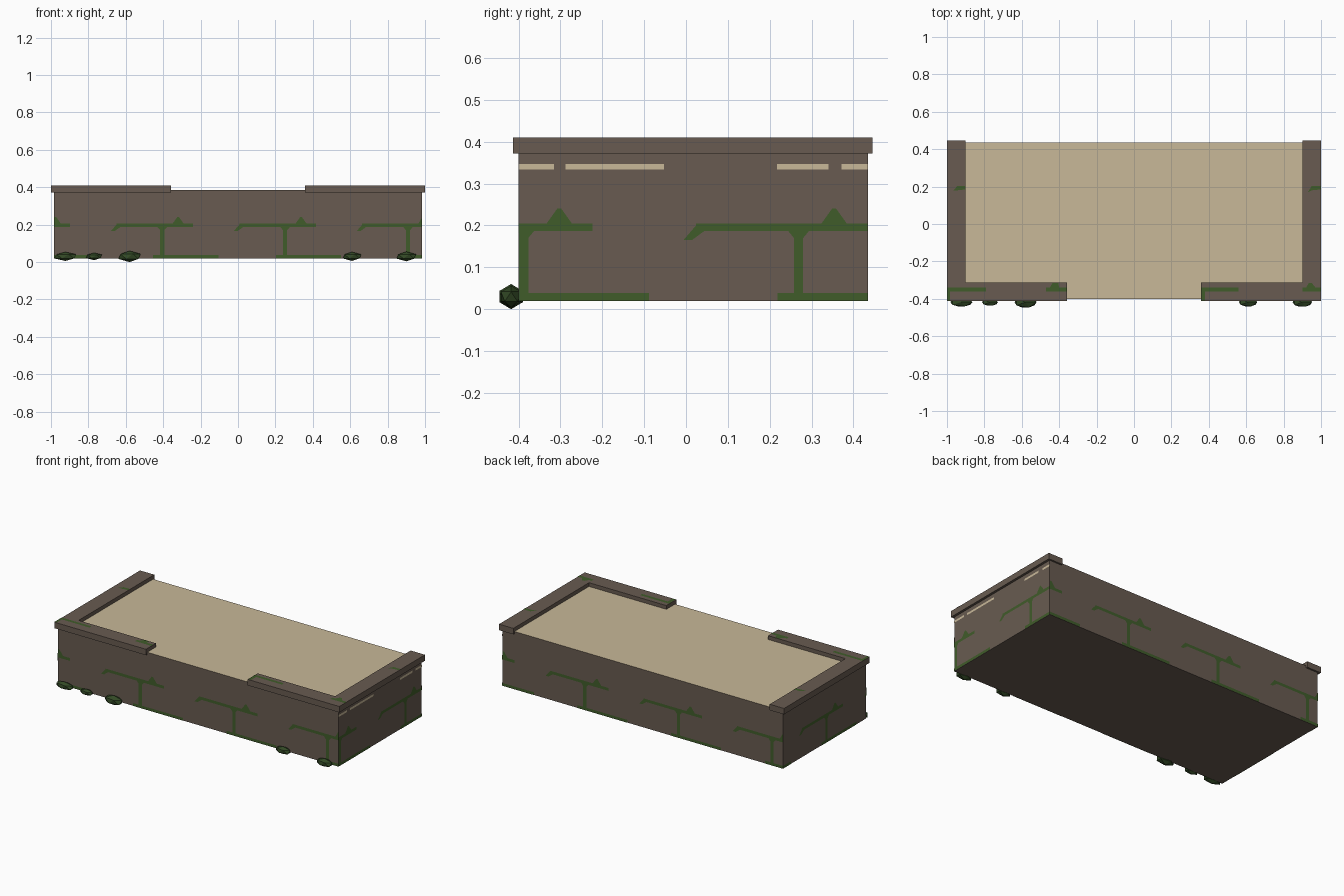
import bpy
import bmesh
from mathutils import Vector

if "Cube" in bpy.data.objects:
    bpy.data.objects.remove(bpy.data.objects["Cube"], do_unlink=True)


def material(name, r, g, b):
    m = bpy.data.materials.new(name)
    m.use_nodes = True
    m.diffuse_color = (r, g, b, 1)
    m.node_tree.nodes["Principled BSDF"].inputs["Base Color"].default_value = (r, g, b, 1)
    return m


STONE = material("brown stone", 0.138, 0.105, 0.082)
SAND = material("pale sand", 0.578, 0.479, 0.314)
MOSS = material("green moss", 0.051, 0.107, 0.023)
BUSH = material("dark bush green", 0.033, 0.068, 0.019)


def finish(bm, name, *mats):
    mesh = bpy.data.meshes.new(name)
    bm.to_mesh(mesh)
    bm.free()
    for m in mats:
        mesh.materials.append(m)
    ob = bpy.data.objects.new(name, mesh)
    bpy.context.collection.objects.link(ob)
    return ob


LEFT, FRONT, BACK, BASE, TOP = 0.985, -0.40, 0.435, 0.02, 0.386
RIM_TOP, LIFT = 0.41, 0.0015

# Stone block with a sand surface on top
bm = bmesh.new()
bmesh.ops.create_cube(bm, size=1)
for v in bm.verts:
    v.co.x *= 2 * LEFT
    v.co.y = BACK if v.co.y > 0 else FRONT
    v.co.z = TOP if v.co.z > 0 else BASE
bm.normal_update()
for f in bm.faces:
    f.material_index = 1 if f.normal.z > 0.5 else 0
finish(bm, "block", STONE, SAND)

# L-shaped rim slabs, one per side, leaving a gap at the front
L_SHAPE = [(0.357, -0.413), (1, -0.413), (1, 0.446), (0.9, 0.446), (0.9, -0.313), (0.357, -0.313)]
for side, name in ((1, "left_rim"), (-1, "right_rim")):
    bm = bmesh.new()
    face = bm.faces.new([bm.verts.new((side * x, y, 0.372)) for x, y in L_SHAPE])
    up = bmesh.ops.extrude_face_region(bm, geom=[face])["geom"]
    for v in up:
        if isinstance(v, bmesh.types.BMVert):
            v.co.z = RIM_TOP
    bmesh.ops.recalc_face_normals(bm, faces=bm.faces)
    finish(bm, name, STONE)


# Flat patches on a face: u runs along the face, v across it
def patches(name, mat, origin, u_dir, v_dir, shapes, lo, hi):
    o, ud, vd = Vector(origin), Vector(u_dir), Vector(v_dir)
    o = o + ud.cross(vd) * LIFT
    bm = bmesh.new()
    for shape in shapes:
        us = [u for u, v in shape]
        if max(us) <= lo or min(us) >= hi:
            continue
        pts = []
        for u, v in shape:
            p = (min(max(u, lo), hi), v)
            if p not in pts:
                pts.append(p)
        if len(pts) > 2:
            bm.faces.new([bm.verts.new(o + ud * u + vd * v) for u, v in pts])
    finish(bm, name, mat)


def rect(u0, u1, v0, v1):
    return [(u0, v0), (u1, v0), (u1, v1), (u0, v1)]


PERIOD = 0.657


# One repeat of moss in the masonry joints around a vertical joint at u
def moss_joints(u):
    return [
        rect(u - 0.245, u + 0.165, 0.187, 0.205),
        [(u - 0.275, 0.165), (u - 0.255, 0.165), (u - 0.225, 0.187), (u - 0.245, 0.2)],
        [(u + 0.055, 0.205), (u + 0.115, 0.205), (u + 0.09, 0.24), (u + 0.08, 0.24)],
        rect(u - 0.011, u + 0.011, 0.038, 0.175),
        [(u - 0.011, 0.17), (u + 0.011, 0.17), (u + 0.025, 0.187), (u - 0.025, 0.187)],
        rect(u - 0.05, u + 0.3, BASE, 0.038),
    ]


def moss_wall(name, origin, u_dir, first, lo, hi):
    shapes = [s for i in range(-1, 4) for s in moss_joints(first + i * PERIOD)]
    patches(name, MOSS, origin, u_dir, (0, 0, 1), shapes, lo, hi)


moss_wall("front_moss", (0, FRONT, 0), (1, 0, 0), -0.405, -LEFT, LEFT)
moss_wall("back_moss", (0, BACK, 0), (-1, 0, 0), -0.405, -LEFT, LEFT)
moss_wall("left_moss", (LEFT, 0, 0), (0, 1, 0), -0.388, FRONT, BACK)
moss_wall("right_moss", (-LEFT, 0, 0), (0, -1, 0), 0.0, -BACK, -FRONT)

# Broken sand line high on the left side
lines = [(FRONT, -0.315), (-0.288, -0.052), (0.217, 0.34), (0.372, BACK)]
patches("left_sand_line", SAND, (LEFT, 0, 0), (0, 1, 0), (0, 0, 1),
        [rect(a, b, 0.334, 0.347) for a, b in lines], FRONT, BACK)

# Moss on the rim tops
rim_moss = [
    rect(-1, -0.79, -0.36, -0.34), rect(-1, -0.985, -0.41, -0.36),
    rect(-0.47, -0.357, -0.36, -0.34),
    [(-0.45, -0.34), (-0.4, -0.34), (-0.405, -0.315), (-0.435, -0.315)],
    rect(0.357, 0.56, -0.36, -0.34), rect(0.36, 0.38, -0.41, -0.36),
    rect(0.9, 1, -0.36, -0.34),
    [(0.92, -0.34), (0.97, -0.34), (0.95, -0.315), (0.935, -0.315)],
    [(-0.965, 0.18), (-0.945, 0.18), (-0.9, 0.185), (-0.9, 0.203), (-0.945, 0.203)],
    [(0.93, 0.17), (0.95, 0.18), (1, 0.185), (1, 0.203), (0.95, 0.203)],
]
patches("rim_moss", MOSS, (0, 0, RIM_TOP), (1, 0, 0), (0, 1, 0), rim_moss, -1, 1)

# Low faceted bushes along the foot of the front
for i, (x, half, r) in enumerate([(-0.923, 0.06, 0.024), (-0.77, 0.043, 0.02),
                                  (-0.58, 0.06, 0.03), (0.61, 0.05, 0.024),
                                  (0.9, 0.053, 0.026)]):
    bm = bmesh.new()
    bmesh.ops.create_icosphere(bm, subdivisions=1, radius=1)
    bmesh.ops.scale(bm, vec=(half * 1.1, r * 1.1, r), verts=bm.verts)
    bmesh.ops.translate(bm, vec=(x, -0.418, 0.03), verts=bm.verts)
    finish(bm, f"bush_{i + 1}", BUSH)
